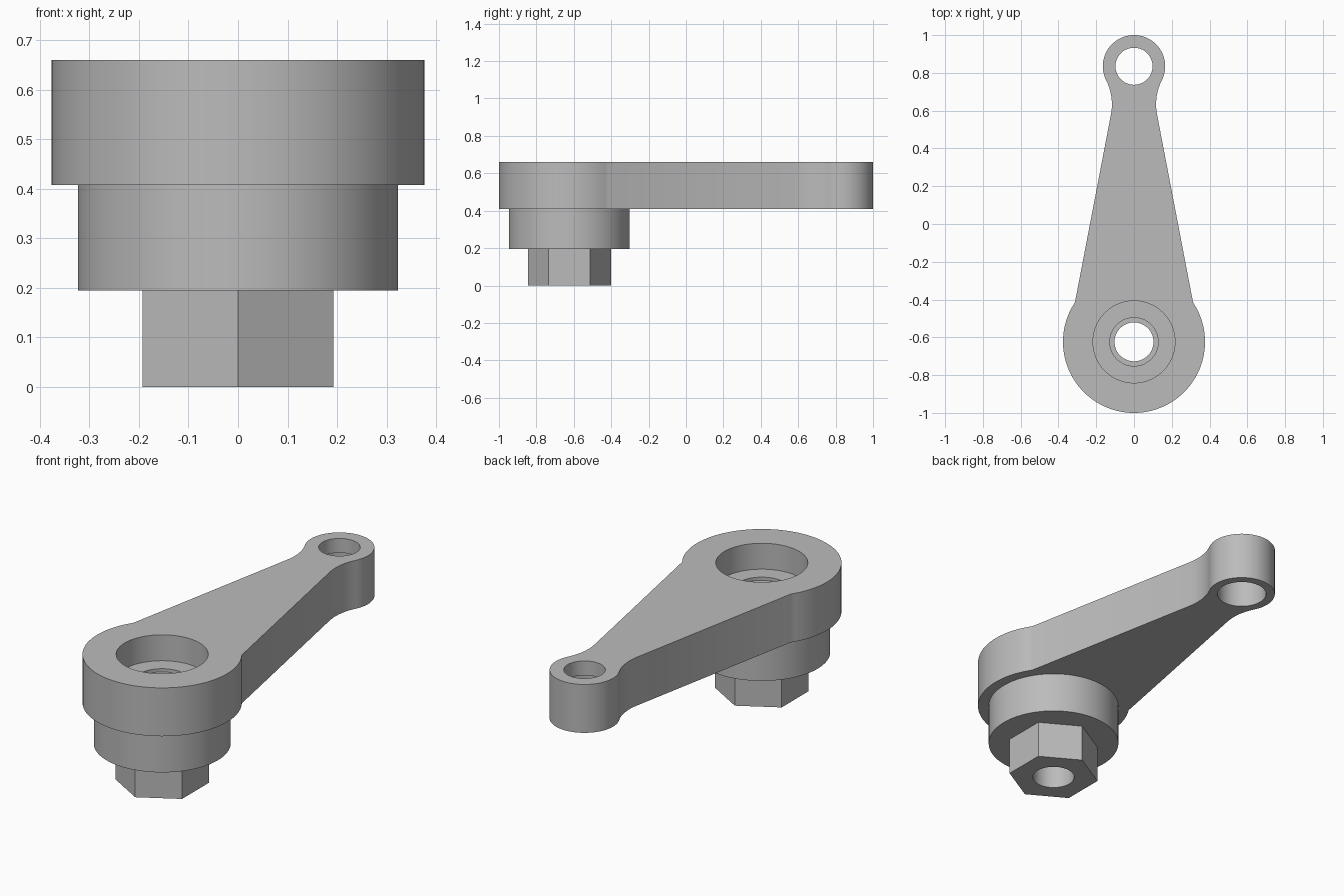
import bpy, bmesh
from math import sin, cos, pi, radians, atan2, hypot

if "Cube" in bpy.data.objects:
    bpy.data.objects.remove(bpy.data.objects["Cube"])

PIVOT_Y, PIVOT_R = -0.624, 0.376
EYE_Y, EYE_R = 0.835, 0.165
BOTTOM, TOP = 0.408, 0.66
SEGS = 96

steel = bpy.data.materials.new("grey_steel")
steel.use_nodes = True
steel.diffuse_color = (0.5, 0.5, 0.5, 1)
steel.node_tree.nodes["Principled BSDF"].inputs["Base Color"].default_value = (0.5, 0.5, 0.5, 1)


def arc(cx, cy, r, a0, a1, n):
    """Points along an arc, both ends included."""
    return [(cx + r * cos(a0 + (a1 - a0) * i / n),
             cy + r * sin(a0 + (a1 - a0) * i / n)) for i in range(n + 1)]


def ring(y, r, n=SEGS):
    return arc(0, y, r, pi / 2, pi * 5 / 2, n)[:-1]


def stack(name, levels):
    """Solid through a series of (outline, z) sections of equal point count."""
    bm = bmesh.new()
    loops = [[bm.verts.new((x, y, z)) for x, y in pts] for pts, z in levels]
    n = len(loops[0])
    bm.faces.new(loops[0][::-1])
    bm.faces.new(loops[-1])
    for lo, hi in zip(loops, loops[1:]):
        for i in range(n):
            j = (i + 1) % n
            bm.faces.new((lo[i], lo[j], hi[j], hi[i]))
    bmesh.ops.recalc_face_normals(bm, faces=bm.faces)
    mesh = bpy.data.meshes.new(name)
    bm.to_mesh(mesh)
    bm.free()
    mesh.materials.append(steel)
    ob = bpy.data.objects.new(name, mesh)
    bpy.context.collection.objects.link(ob)
    return ob


def activate(ob):
    bpy.ops.object.select_all(action='DESELECT')
    ob.select_set(True)
    bpy.context.view_layer.objects.active = ob


def cut(ob, cutter):
    activate(ob)
    mod = ob.modifiers.new("bore", 'BOOLEAN')
    mod.operation, mod.solver, mod.object = 'DIFFERENCE', 'EXACT', cutter
    bpy.ops.object.modifier_apply(modifier=mod.name)


# Arm outline: right half from the pivot end up to the eye, then mirrored
corner = (0.313, -0.415)
neck = (0.122, 0.58)
dx, dy = neck[0] - corner[0], neck[1] - corner[1]
nx, ny = dy / hypot(dx, dy), -dx / hypot(dx, dy)
fillet_r = 0.283
fx, fy = neck[0] + fillet_r * nx, neck[1] + fillet_r * ny
to_eye = atan2(EYE_Y - fy, -fx)
half = arc(0, PIVOT_Y, PIVOT_R, -pi / 2, atan2(corner[1] - PIVOT_Y, corner[0]), 36)
half += arc(fx, fy, fillet_r, pi + atan2(ny, nx), to_eye, 12)
half += arc(0, EYE_Y, EYE_R, to_eye - pi, pi / 2, 32)[1:]
outline = half + [(-x, y) for x, y in half[-2:0:-1]]
arm = stack("lever_arm", [(outline, BOTTOM), (outline, TOP)])

# Round boss and hexagonal drive under the pivot end
boss_ring, hexagon = ring(PIVOT_Y, 0.323), ring(PIVOT_Y, 0.222, 6)
boss = stack("pivot_boss", [(boss_ring, 0.195), (boss_ring, BOTTOM)])
drive = stack("hex_drive", [(hexagon, 0), (hexagon, 0.195)])

# Stepped bores: counterbore, shallow seat and through hole; eye wider below
cutters = []
for y, steps in ((PIVOT_Y, ((0.103, -0.1), (0.103, 0.508), (0.128, 0.508),
                            (0.128, 0.525), (0.217, 0.525), (0.217, 0.8))),
                 (EYE_Y, ((0.121, 0.3), (0.121, 0.585),
                          (0.098, 0.585), (0.098, 0.8)))):
    cutters.append(stack("bore_cutter", [(ring(y, r), z) for r, z in steps]))
pivot_cutter, eye_cutter = cutters
for ob in (arm, boss, drive):
    cut(ob, pivot_cutter)
cut(arm, eye_cutter)
for c in cutters:
    bpy.data.objects.remove(c)

for ob in (arm, boss, drive):
    activate(ob)
    bpy.ops.object.shade_smooth_by_angle(angle=radians(25))
